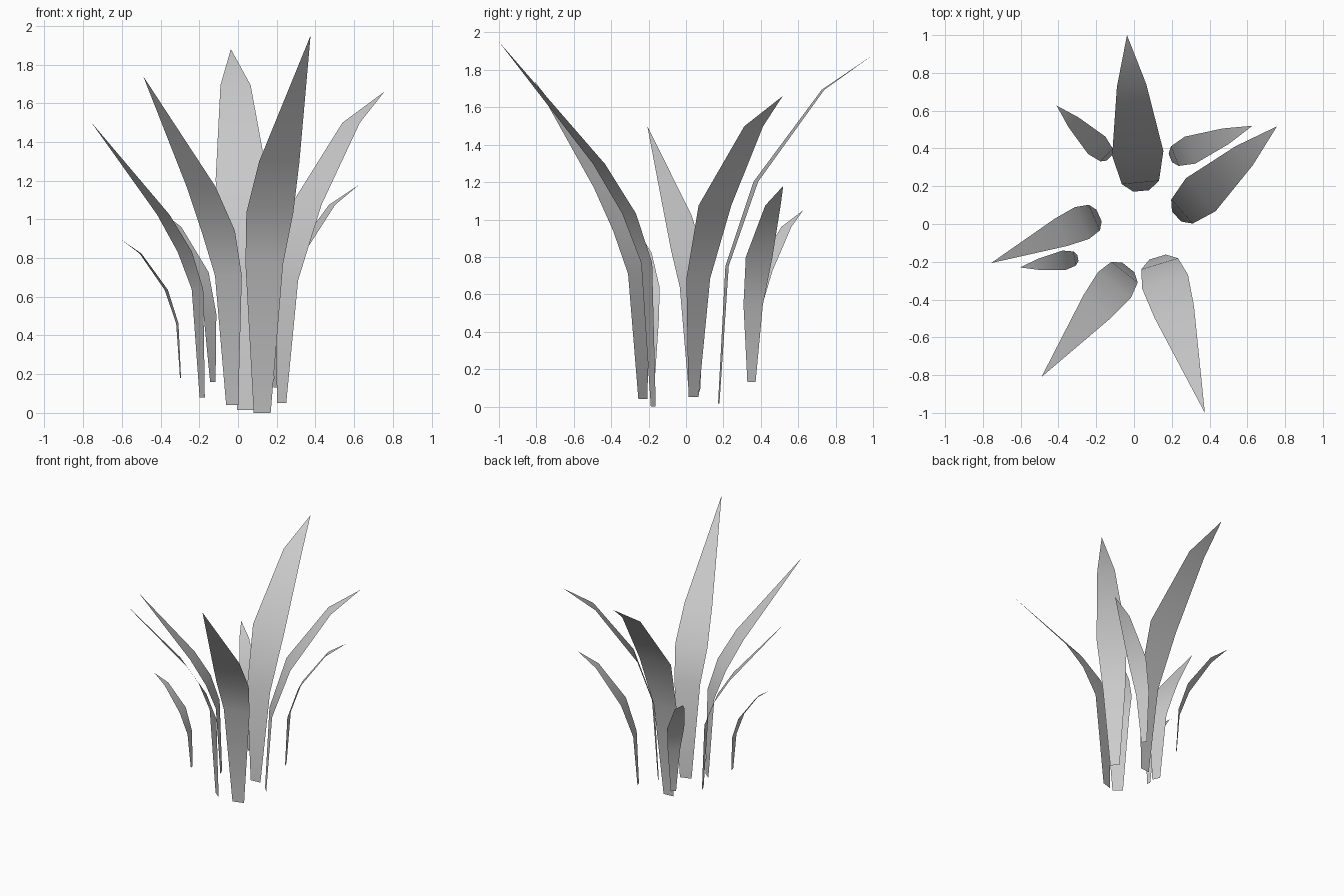
import bpy
import bmesh
from mathutils import Vector

cube = bpy.data.objects.get("Cube")
if cube:
    bpy.data.objects.remove(cube, do_unlink=True)

grey = bpy.data.materials.new("leaf grey")
grey.use_nodes = True
grey.diffuse_color = (0.6, 0.6, 0.6, 1)
grey.node_tree.nodes["Principled BSDF"].inputs["Base Color"].default_value = (0.6, 0.6, 0.6, 1)

# Blade rows for unit height: outward lean, height, half width
POINTED = [(0, 0, 0.0235), (0.019, 0.394, 0.052), (0.07, 0.53, 0.065), (0.156, 0.665, 0.056)]
ARCHED = [(0, 0, 0.0225), (0.024, 0.395, 0.053), (0.107, 0.637, 0.073), (0.3, 0.9, 0.042)]
TIP_LEAN = 0.444


def blade(name, rows, base, tip):
    """A single-sided leaf bending from its base out to its tip."""
    base, tip = Vector(base), Vector(tip)
    rise = tip.z - base.z
    out = Vector((tip.x - base.x, tip.y - base.y, 0))
    reach = out.length / TIP_LEAN
    out.normalize()
    side = Vector((-out.y, out.x, 0))
    bm = bmesh.new()
    pairs = []
    for lean, height, half in rows:
        mid = base + out * lean * reach + Vector((0, 0, height * rise))
        pairs.append([bm.verts.new(mid + side * half * rise * s) for s in (1, -1)])
    for (a, b), (c, d) in zip(pairs, pairs[1:]):
        bm.faces.new((a, b, d, c))
    a, b = pairs[-1]
    bm.faces.new((a, b, bm.verts.new(tip)))
    # Turn the upper, inner side of the leaf outwards
    bm.normal_update()
    if sum(f.normal.z for f in bm.faces) < 0:
        bmesh.ops.reverse_faces(bm, faces=bm.faces[:])
    for f in bm.faces:
        f.smooth = True
    mesh = bpy.data.meshes.new(name)
    bm.to_mesh(mesh)
    bm.free()
    mesh.materials.append(grey)
    bpy.context.collection.objects.link(bpy.data.objects.new(name, mesh))


# Ring of leaves
blade("leaf_front", POINTED, (0.125, -0.175, 0), (0.375, -1, 1.95))
blade("leaf_front_right", POINTED, (-0.03, -0.23, 0.04), (-0.49, -0.81, 1.74))
blade("leaf_right", POINTED, (-0.185, 0.045, 0.08), (-0.757, -0.207, 1.5))
blade("leaf_back", ARCHED, (0.038, 0.175, 0.015), (-0.037, 1, 1.88))
blade("leaf_left", ARCHED, (0.225, 0.04, 0.05), (0.757, 0.517, 1.66))
blade("small_leaf_back_left", ARCHED, (0.192, 0.35, 0.13), (0.627, 0.52, 1.18))
blade("small_leaf_back_right", ARCHED, (-0.13, 0.35, 0.16), (-0.41, 0.627, 1.05))
blade("small_leaf_right", ARCHED, (-0.297, -0.18, 0.18), (-0.603, -0.23, 0.895))
